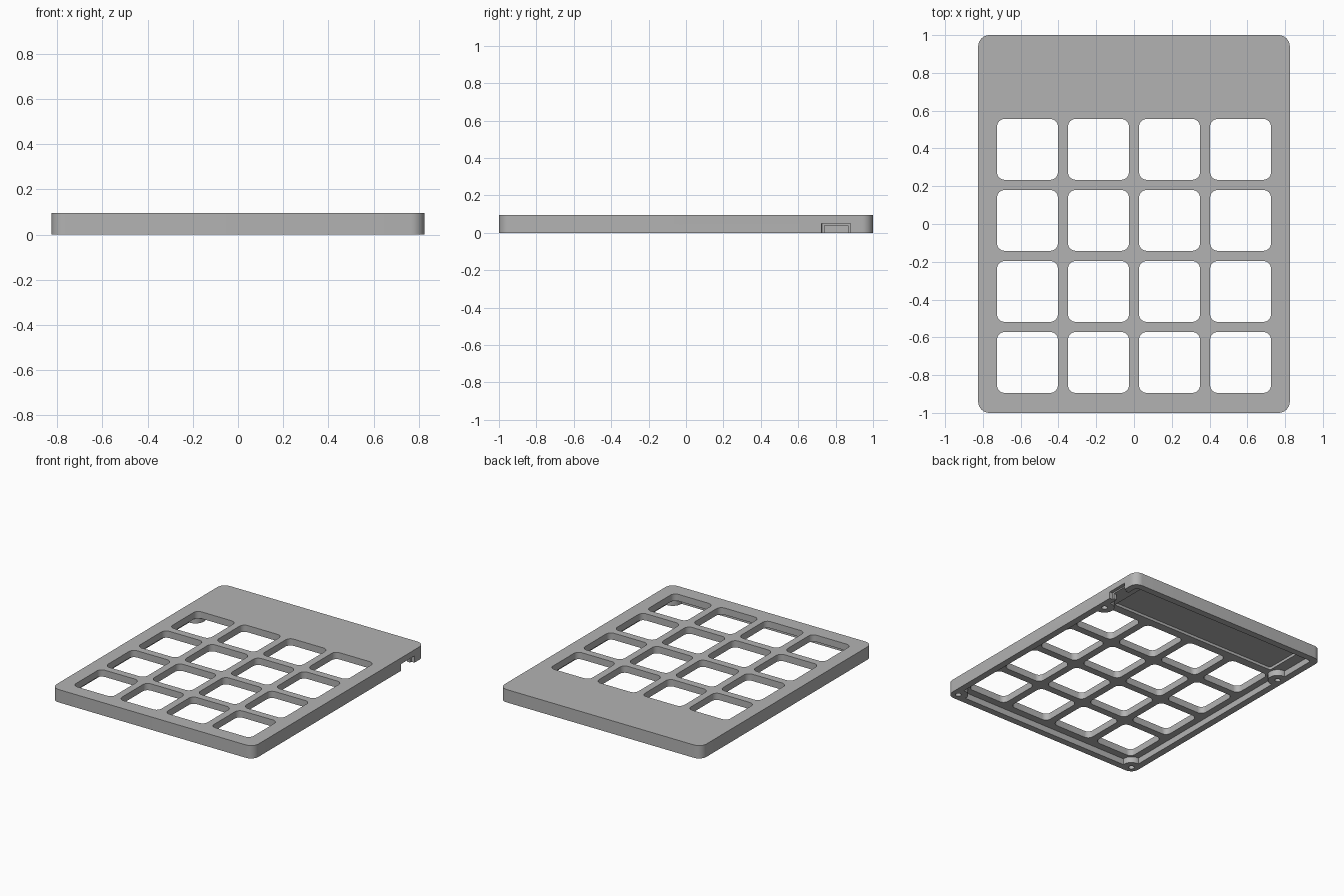
import bpy, bmesh
from math import cos, sin, pi, radians

if "Cube" in bpy.data.objects:
    bpy.data.objects.remove(bpy.data.objects["Cube"], do_unlink=True)

grey = bpy.data.materials.new("plain grey")
grey.use_nodes = True
grey.diffuse_color = (0.45, 0.45, 0.45, 1)
grey.node_tree.nodes["Principled BSDF"].inputs["Base Color"].default_value = (0.45, 0.45, 0.45, 1)

WIDTH, LENGTH, HEIGHT = 1.65, 2.0, 0.095
WALL, FLOOR, DEEP = 0.05, 0.045, 0.065
BELOW = -0.05


def rounded_outline(cx, cy, sx, sy, r, steps=8):
    """Counter-clockwise outline of a rounded rectangle."""
    points = []
    for k, (u, v) in enumerate([(1, 1), (-1, 1), (-1, -1), (1, -1)]):
        for i in range(steps + 1):
            a = (k + i / steps) * pi / 2
            points.append((cx + u * (sx / 2 - r) + r * cos(a),
                           cy + v * (sy / 2 - r) + r * sin(a)))
    return points


def circle(cx, cy, r, n=24):
    return [(cx + r * cos(2 * pi * i / n), cy + r * sin(2 * pi * i / n)) for i in range(n)]


def prisms(name, outlines, z0, z1):
    """One object holding an upright prism for each outline."""
    bm = bmesh.new()
    for outline in outlines:
        low = [bm.verts.new((x, y, z0)) for x, y in outline]
        high = [bm.verts.new((x, y, z1)) for x, y in outline]
        bm.faces.new(low[::-1])
        bm.faces.new(high)
        for i in range(len(low)):
            j = (i + 1) % len(low)
            bm.faces.new((low[i], low[j], high[j], high[i]))
    mesh = bpy.data.meshes.new(name)
    bm.to_mesh(mesh)
    bm.free()
    mesh.materials.append(grey)
    obj = bpy.data.objects.new(name, mesh)
    bpy.context.collection.objects.link(obj)
    return obj


def cut(target, cutter):
    """Subtract the cutter from the target, then discard it."""
    mod = target.modifiers.new("cut", 'BOOLEAN')
    mod.operation, mod.solver, mod.object = 'DIFFERENCE', 'EXACT', cutter
    cutter.hide_render = True
    bpy.context.view_layer.objects.active = target
    bpy.ops.object.modifier_apply(modifier=mod.name)
    bpy.data.objects.remove(cutter, do_unlink=True)


# Outer shell
case = prisms("keypad_case", [rounded_outline(0, 0, WIDTH, LENGTH, 0.06)], 0, HEIGHT)

# Hollow underside, leaving four screw bosses standing
posts = [(s * 0.77, y) for s in (-1, 1) for y in (-0.945, 0.605)]
cavity = prisms("cavity_cutter",
                [rounded_outline(0, 0, WIDTH - 2 * WALL, LENGTH - 2 * WALL, 0.02)], BELOW, FLOOR)
cut(cavity, prisms("boss_cutter", [circle(x, y, 0.068) for x, y in posts], 2 * BELOW, HEIGHT))
cut(case, cavity)

# Deeper electronics bay at the back
cut(case, prisms("bay_cutter", [rounded_outline(0, 0.785, 1.38, 0.33, 0.01)], BELOW, DEEP))

# Four by four key openings
keys = [rounded_outline((c - 1.5) * 0.376, 0.395 - r * 0.376, 0.322, 0.322, 0.04)
        for r in range(4) for c in range(4)]
cut(case, prisms("key_cutter", keys, BELOW, HEIGHT + 0.05))

# Cable port: shallow outer recess with a smaller through opening
cut(case, prisms("port_recess_cutter", [rounded_outline(0.85, 0.803, 0.1, 0.155, 0.002)], BELOW, 0.05))
cut(case, prisms("port_cutter", [rounded_outline(0.8, 0.803, 0.24, 0.125, 0.002)], BELOW, 0.04))

# Screw holes
cut(case, prisms("screw_cutter", [circle(x, y, 0.02) for x, y in posts], BELOW, 0.06))

bpy.ops.object.select_all(action='DESELECT')
case.select_set(True)
bpy.context.view_layer.objects.active = case
bpy.ops.object.shade_smooth_by_angle(angle=radians(30))
